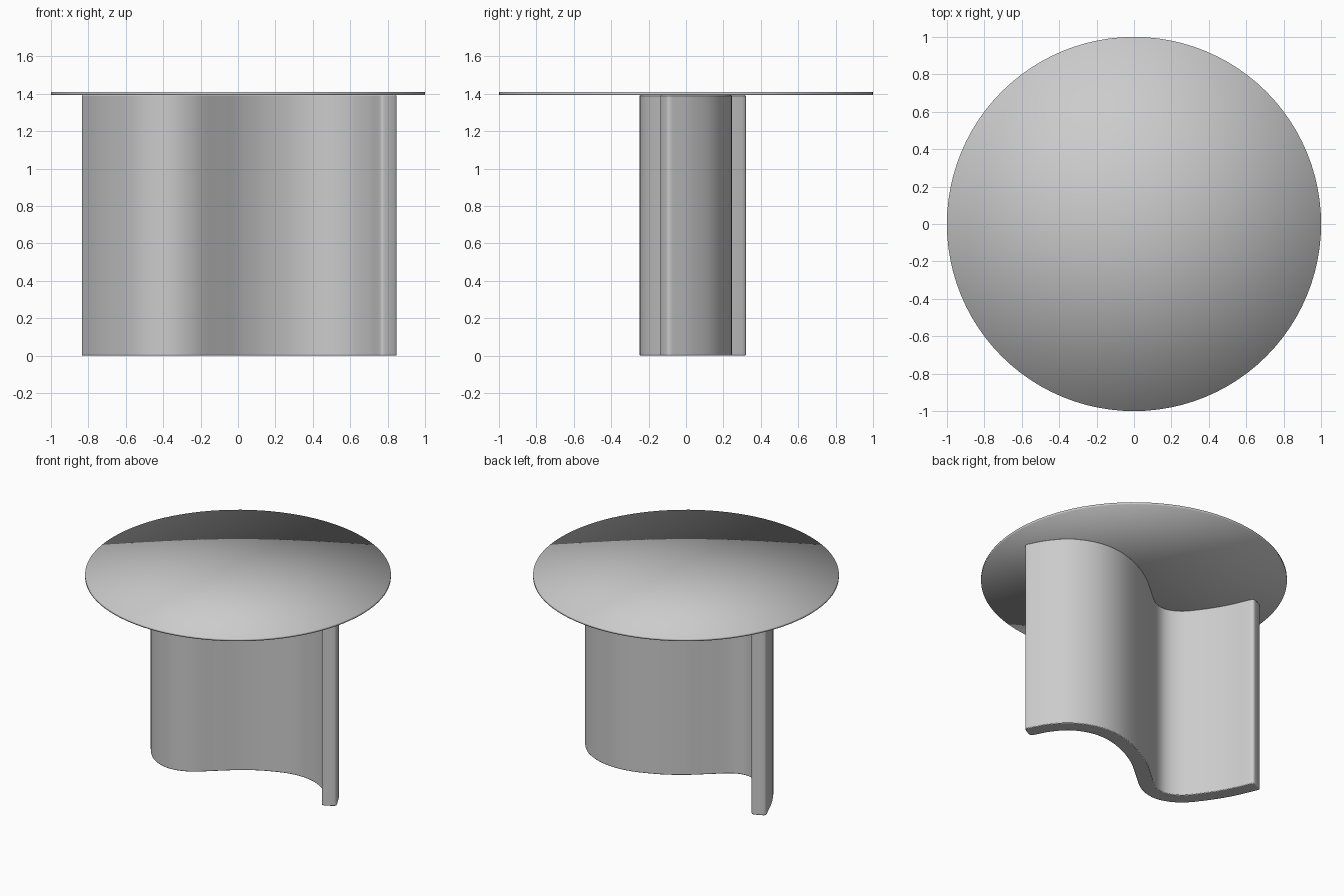
import bpy, bmesh, math
from mathutils import Vector

cube = bpy.data.objects.get("Cube")
if cube:
    bpy.data.objects.remove(cube, do_unlink=True)

HEIGHT = 1.408
TOP_THICKNESS = 0.016
HALF_WALL = 0.05
CAP = 0.03

grey = bpy.data.materials.new("satin_grey")
grey.use_nodes = True
colour = (0.6, 0.6, 0.6, 1)
grey.diffuse_color = colour
grey.node_tree.nodes["Principled BSDF"].inputs["Base Color"].default_value = colour


def finish(name, bm):
    """Turn the bmesh into a selected, active grey object."""
    bmesh.ops.recalc_face_normals(bm, faces=bm.faces)
    mesh = bpy.data.meshes.new(name)
    bm.to_mesh(mesh)
    bm.free()
    mesh.materials.append(grey)
    obj = bpy.data.objects.new(name, mesh)
    bpy.context.collection.objects.link(obj)
    bpy.ops.object.select_all(action='DESELECT')
    obj.select_set(True)
    bpy.context.view_layer.objects.active = obj
    return obj


def smooth_path(points, steps):
    """Catmull-Rom curve through the points."""
    pts = [Vector(p) for p in points]
    pts = [2 * pts[0] - pts[1]] + pts + [2 * pts[-1] - pts[-2]]
    path = []
    for a, b, c, d in zip(pts, pts[1:], pts[2:], pts[3:]):
        for i in range(steps):
            t = i / steps
            path.append(0.5 * (2 * b + (c - a) * t + (2 * a - 5 * b + 4 * c - d) * t ** 2
                               + (3 * b - a - 3 * c + d) * t ** 3))
    return path + [pts[-2]]


def rounded_end(tip, along, side):
    """Squarish rounded cap from +side round to -side."""
    points = []
    for i in range(1, 10):
        c, s = math.cos(math.pi * i / 10), math.sin(math.pi * i / 10)
        points.append(tip + side * math.copysign(math.sqrt(abs(c)), c) + along * CAP * math.sqrt(s))
    return points


# S-shaped pedestal: centre line thickened to both sides, with rounded ends
centre = smooth_path([(-.783, .28), (-.71, .12), (-.615, -.03), (-.515, -.145),
                      (-.39, -.198), (-.265, -.168), (-.13, -.06), (-.005, .043),
                      (.145, .13), (.32, .189), (.485, .187), (.635, .122),
                      (.735, .015), (.797, -.095)], 5)
left, right, tangents = [], [], []
for i, p in enumerate(centre):
    tangent = (centre[min(i + 1, len(centre) - 1)] - centre[max(i - 1, 0)]).normalized()
    side = Vector((-tangent.y, tangent.x)) * HALF_WALL
    left.append(p + side)
    right.append(p - side)
    tangents.append(tangent)
outline = (right
           + rounded_end(centre[-1], tangents[-1], right[-1] - centre[-1])
           + left[::-1]
           + rounded_end(centre[0], -tangents[0], left[0] - centre[0]))
bm = bmesh.new()
base = bm.faces.new([bm.verts.new((p.x, p.y, 0)) for p in outline])
raised = bmesh.ops.extrude_face_region(bm, geom=[base])["geom"]
bmesh.ops.translate(bm, vec=(0, 0, HEIGHT - TOP_THICKNESS),
                    verts=[v for v in raised if isinstance(v, bmesh.types.BMVert)])
pedestal = finish("curved_pedestal", bm)
rim = pedestal.modifiers.new("soft_rim", 'BEVEL')
rim.width, rim.segments = 0.005, 2
rim.limit_method, rim.angle_limit = 'ANGLE', math.radians(60)
bpy.ops.object.shade_smooth_by_angle(angle=math.radians(50))

# Thin round top, softly shaded across its rim
bm = bmesh.new()
bmesh.ops.create_cone(bm, cap_ends=True, cap_tris=True, segments=96,
                      radius1=1, radius2=1, depth=TOP_THICKNESS)
bmesh.ops.translate(bm, verts=bm.verts, vec=(0, 0, HEIGHT - TOP_THICKNESS / 2))
finish("round_top", bm)
bpy.ops.object.shade_smooth()
